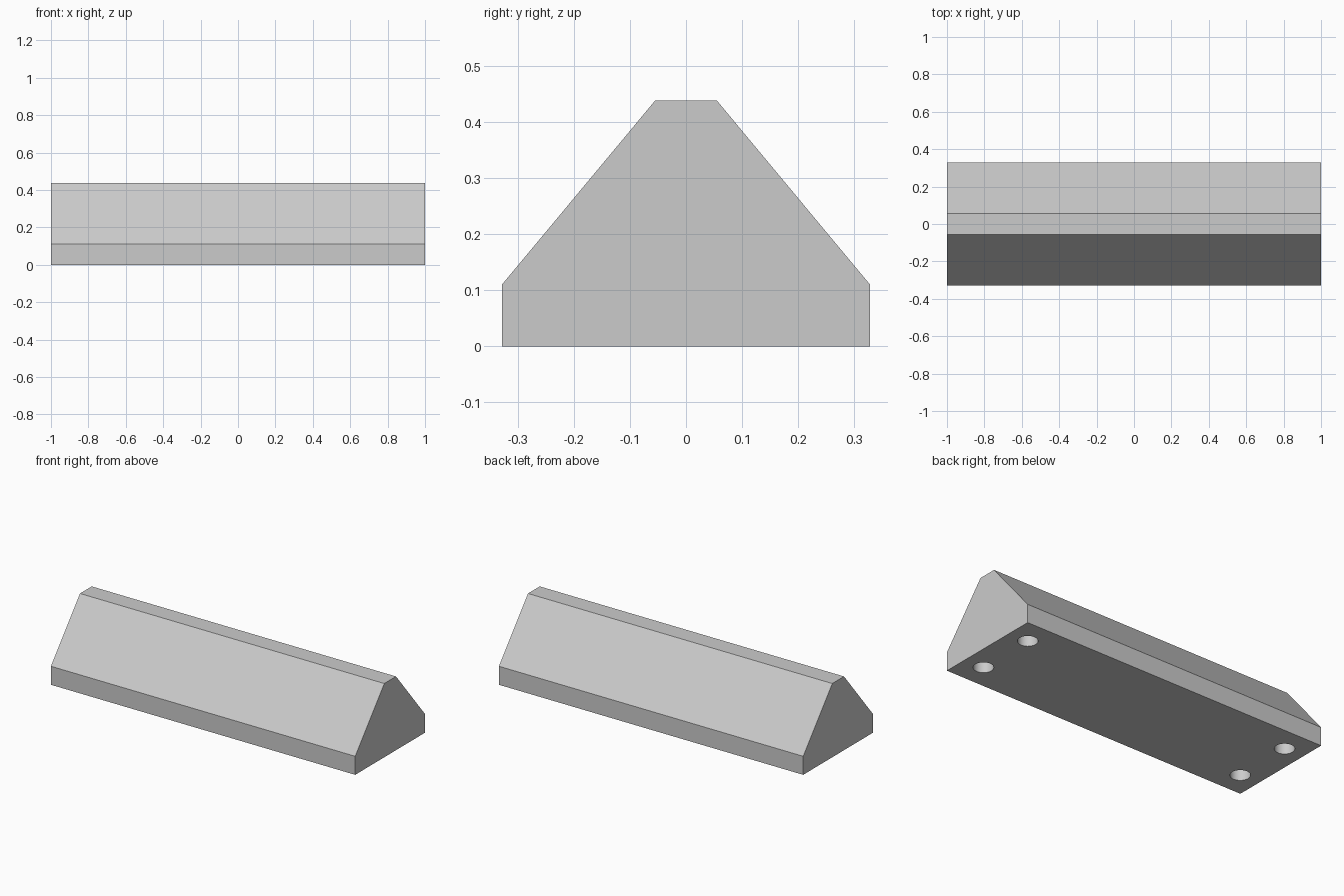
import bpy
import bmesh

HALF_LENGTH = 1.0
HOLE_X, HOLE_Y = 0.875, 0.18
HOLE_RADIUS, HOLE_DEPTH = 0.054, 0.13

cube = bpy.data.objects.get("Cube")
if cube:
    bpy.data.objects.remove(cube, do_unlink=True)

# Single plain grey
grey = bpy.data.materials.new("light_grey")
grey.use_nodes = True
colour = (0.6, 0.6, 0.6, 1)
grey.diffuse_color = colour
grey.node_tree.nodes["Principled BSDF"].inputs["Base Color"].default_value = colour


def add_object(name, bm):
    bmesh.ops.recalc_face_normals(bm, faces=bm.faces)
    mesh = bpy.data.meshes.new(name)
    bm.to_mesh(mesh)
    bm.free()
    mesh.materials.append(grey)
    obj = bpy.data.objects.new(name, mesh)
    bpy.context.collection.objects.link(obj)
    return obj


# Bar: mirrored half profile swept along x
half = [(0.328, 0), (0.328, 0.11), (0.055, 0.438)]
profile = half + [(-y, z) for y, z in reversed(half)]
bm = bmesh.new()
end = bm.faces.new([bm.verts.new((-HALF_LENGTH, y, z)) for y, z in profile])
swept = bmesh.ops.extrude_face_region(bm, geom=[end], use_keep_orig=True)
moved = [v for v in swept["geom"] if isinstance(v, bmesh.types.BMVert)]
bmesh.ops.translate(bm, verts=moved, vec=(2 * HALF_LENGTH, 0, 0))
bar = add_object("ridged_bar", bm)

# Four blind round holes in the underside
bm = bmesh.new()
for sx in (-1, 1):
    for sy in (-1, 1):
        hole = bmesh.ops.create_cone(bm, cap_ends=True, segments=48,
                                     radius1=HOLE_RADIUS, radius2=HOLE_RADIUS,
                                     depth=2 * HOLE_DEPTH)
        bmesh.ops.translate(bm, verts=hole["verts"],
                            vec=(sx * HOLE_X, sy * HOLE_Y, 0))
cutter = add_object("hole_cutter", bm)

cut = bar.modifiers.new("holes", 'BOOLEAN')
cut.operation = 'DIFFERENCE'
cut.solver = 'EXACT'
cut.object = cutter

# Apply the cut, then discard the cutter
bpy.ops.object.select_all(action='DESELECT')
bar.select_set(True)
bpy.context.view_layer.objects.active = bar
bpy.ops.object.modifier_apply(modifier=cut.name)
bpy.data.objects.remove(cutter, do_unlink=True)
bpy.ops.object.shade_smooth_by_angle()
